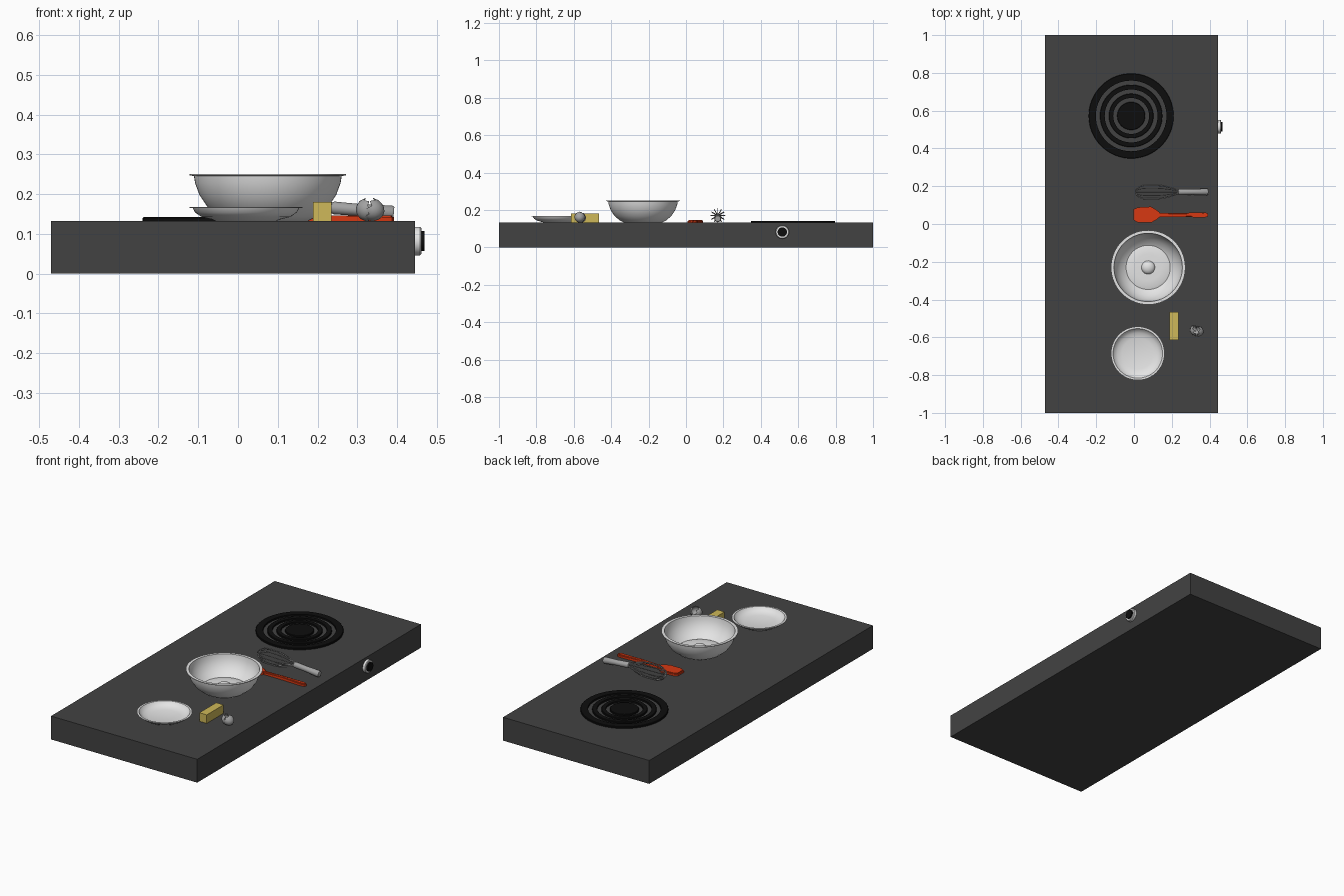
import bpy, bmesh, math
from mathutils import Vector, Matrix

if "Cube" in bpy.data.objects:
    bpy.data.objects.remove(bpy.data.objects["Cube"])

TOP = 0.132  # counter height


def mat(name, r, g, b):
    m = bpy.data.materials.new(name)
    m.diffuse_color = (r, g, b, 1)
    m.use_nodes = True
    m.node_tree.nodes["Principled BSDF"].inputs["Base Color"].default_value = m.diffuse_color
    return m


CHARCOAL = mat("charcoal", 0.055, 0.055, 0.055)
BLACK = mat("black", 0.004, 0.004, 0.004)
WHITE = mat("white", 0.78, 0.78, 0.78)
STEEL = mat("steel grey", 0.36, 0.36, 0.36)
RED = mat("red orange", 0.68, 0.04, 0.006)
YELLOW = mat("butter yellow", 0.62, 0.48, 0.1)


def finish(name, bm, material, smooth=True, matrix=None):
    if matrix:
        bm.transform(matrix)
    bmesh.ops.recalc_face_normals(bm, faces=bm.faces)
    me = bpy.data.meshes.new(name)
    bm.to_mesh(me)
    bm.free()
    ob = bpy.data.objects.new(name, me)
    bpy.context.collection.objects.link(ob)
    me.materials.append(material)
    if smooth:
        bpy.ops.object.select_all(action='DESELECT')
        ob.select_set(True)
        bpy.context.view_layer.objects.active = ob
        bpy.ops.object.shade_smooth_by_angle(angle=math.radians(35))
    return ob


def box(name, lo, hi, material):
    bm = bmesh.new()
    bmesh.ops.create_cube(bm, size=1)
    for v in bm.verts:
        v.co = [lo[i] + (v.co[i] + 0.5) * (hi[i] - lo[i]) for i in range(3)]
    return finish(name, bm, material, False)


def lathe(name, profile, material, matrix, n=48, closed=False):
    """Spin (radius, height) points round z."""
    bm = bmesh.new()
    vs = [bm.verts.new((r, 0, z)) for r, z in profile]
    pairs = list(zip(vs, vs[1:])) + ([(vs[-1], vs[0])] if closed else [])
    edges = [bm.edges.new(p) for p in pairs]
    bmesh.ops.spin(bm, geom=vs + edges, cent=(0, 0, 0), axis=(0, 0, 1),
                   angle=2 * math.pi, steps=n, use_merge=True)
    bmesh.ops.remove_doubles(bm, verts=bm.verts, dist=1e-5)
    return finish(name, bm, material, True, matrix)


def at(x, y, z=TOP):
    return Matrix.Translation((x, y, z))


def prism(name, outline, z0, z1, material, bevel):
    bm = bmesh.new()
    f = bm.faces.new([bm.verts.new((x, y, z0)) for x, y in outline])
    ext = bmesh.ops.extrude_face_region(bm, geom=[f])
    for v in ext['geom']:
        if isinstance(v, bmesh.types.BMVert):
            v.co.z = z1
    top = [e for e in bm.edges if all(v.co.z > z1 - 1e-6 for v in e.verts)]
    bmesh.ops.bevel(bm, geom=top, offset=bevel, segments=2, affect='EDGES')
    return finish(name, bm, material)


# Counter
box("counter", (-0.47, -1, 0), (0.445, 1, TOP), CHARCOAL)

# Burner: disc and three rings
burner = at(-0.015, 0.572)
for i, (a, b) in enumerate([(0, .074), (.095, .118), (.14, .165), (.187, .225)]):
    prof = [(a, 0), (b, 0), (b, .008), (b - .002, .01), (a, .01)]
    lathe(f"burner_ring_{i}", prof, BLACK, burner, 64, a > 0)

# Control knob on the right side
side = at(0.445, 0.515, 0.082) @ Matrix.Rotation(math.pi / 2, 4, 'Y')
lathe("knob_base", [(0, 0), (.036, 0), (.036, .013), (.033, .016), (0, .016)], WHITE, side, 32)
lathe("knob_cap", [(0, .016), (.025, .016), (.025, .024), (0, .024)], BLACK, side, 32)

# Mixing bowl with a rolled rim
bowl = at(0.075, -0.23)
lathe("mixing_bowl", [(0, 0), (.10, 0), (.125, .013), (.152, .036), (.172, .066), (.183, .096),
                      (.186, .114), (.197, .115), (.197, .119), (.181, .119), (.178, .096),
                      (.167, .068), (.147, .039), (.12, .018), (.098, .006), (0, .006)],
      WHITE, bowl, 64)

# Egg in the bowl
lathe("egg_white", [(0, .006), (.118, .016), (.105, .020), (.07, .022), (0, .022)], WHITE, bowl)
dome = [(.036 * math.cos(a * math.pi / 16), .02 + .024 * math.sin(a * math.pi / 16)) for a in range(9)]
lathe("egg_yolk", dome, WHITE, bowl, 24)

# Shallow dish
lathe("shallow_dish", [(0, 0), (.075, 0), (.085, .004), (.112, .011), (.128, .022), (.134, .033),
                       (.142, .033), (.142, .036), (.131, .036), (.124, .025), (.108, .015),
                       (.083, .008), (0, .006)], WHITE, at(0.02, -0.685), 64)

# Butter stick
box("butter", (0.189, -0.615, TOP), (0.235, -0.465, 0.18), YELLOW)


# Cracked egg shell: two jagged hollow halves
def shell(name, loc, direction, length):
    bm = bmesh.new()
    n, rings, r = 16, 5, 0.029
    for k, s in enumerate((1, .92)):
        grid = []
        for j in range(1, rings + 1):
            row = []
            for i in range(n):
                t = j / rings * math.pi / 2
                a = 2 * math.pi * i / n
                z = -length * math.cos(t) + (0.005 * (-1) ** i if j == rings else 0)
                row.append(bm.verts.new((r * s * math.sin(t) * math.cos(a),
                                         r * s * math.sin(t) * math.sin(a), z * s)))
            grid.append(row)
        pole = bm.verts.new((0, 0, -length * s))
        for i in range(n):
            m = (i + 1) % n
            bm.faces.new((pole, grid[0][i], grid[0][m]))
            for p, q in zip(grid, grid[1:]):
                bm.faces.new((p[i], p[m], q[m], q[i]))
        if k == 0:
            outer = grid[-1]
        else:
            for i in range(n):
                m = (i + 1) % n
                bm.faces.new((outer[i], outer[m], grid[-1][m], grid[-1][i]))
    rot = Vector(direction).to_track_quat('Z', 'Y').to_matrix().to_4x4()
    finish(name, bm, STEEL, True, at(*loc) @ rot)


shell("egg_shell_half_a", (0.335, -0.567, 0.162), (-1, 0.25, 0.35), 0.034)
shell("egg_shell_half_b", (0.325, -0.562, 0.161), (0.9, 0.3, 0.3), 0.028)

# Spatula: blade and handle
prism("spatula_blade", [(-.003, .022), (.02, .008), (.092, .008), (.118, .022), (.135, .036), (.135, .062),
                        (.118, .075), (.09, .092), (.02, .088), (-.003, .078)], TOP, .146, RED, .005)
prism("spatula_handle", [(.12, .038), (.24, .038), (.37, .034), (.388, .038), (.393, .048),
                         (.388, .058), (.37, .062), (.24, .058), (.12, .058)], TOP, .147, RED, .005)

# Whisk: handle along x, drooping slightly to the right
hub, tail = Vector((0.235, 0.17, 0.166)), Vector((0.392, 0.17, 0.153))
axis = (tail - hub).to_track_quat('Z', 'Y').to_matrix().to_4x4()
L = (tail - hub).length
lathe("whisk_handle", [(0, 0), (.013, 0), (.016, .006), (.015, L * .5), (.018, L - .005), (.015, L), (0, L)],
      STEEL, Matrix.Translation(hub) @ axis, 20)

# Whisk wires: six teardrop loops round the axis
curve = bpy.data.curves.new("whisk_wires", 'CURVE')
curve.dimensions = '3D'
curve.bevel_depth = 0.0022
curve.bevel_resolution = 1
for k in range(6):
    ang = math.pi * k / 6
    sp = curve.splines.new('POLY')
    N = 28
    sp.points.add(N)
    for i in range(N + 1):
        t = math.pi * i / N
        u = (1 - math.cos(2 * t)) / 2          # 0 at hub, 1 at tip
        w = 0.008 * math.cos(t) + 0.037 * math.sin(2 * t) * u ** 0.5 * 1.3
        w = max(-.038, min(.038, w))
        sp.points[i].co = (0.24 - 0.233 * u, 0.17 + w * math.cos(ang), 0.168 + 0.003 * u + w * math.sin(ang), 1)
wires = bpy.data.objects.new("whisk_wires", curve)
bpy.context.collection.objects.link(wires)
curve.materials.append(STEEL)
bpy.ops.object.select_all(action='DESELECT')
wires.select_set(True)
bpy.context.view_layer.objects.active = wires
bpy.ops.object.convert(target='MESH')
